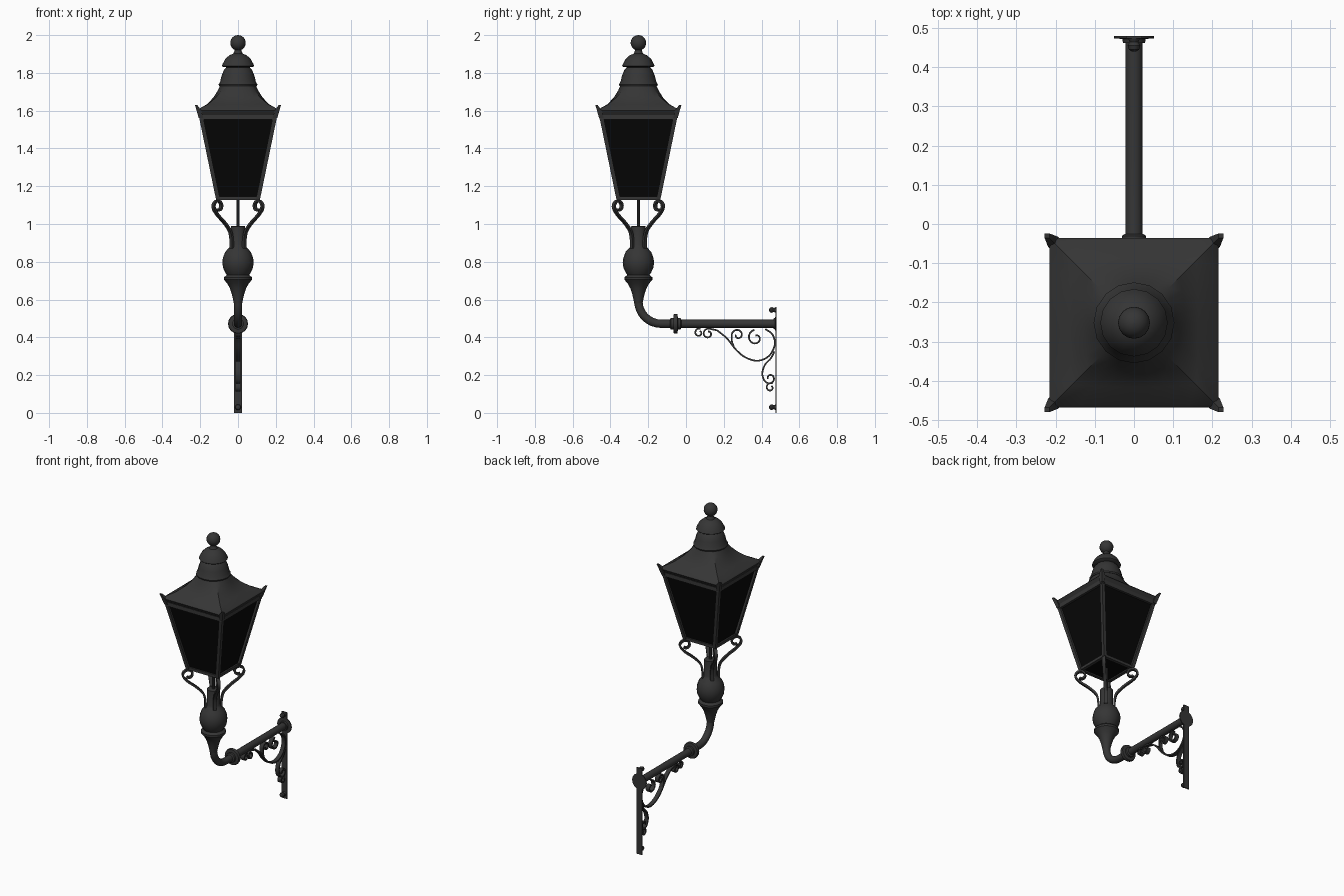
import bpy, bmesh, math
from mathutils import Vector

if "Cube" in bpy.data.objects:
    bpy.data.objects.remove(bpy.data.objects["Cube"])

LY = -0.252          # lantern axis
ARM_Z = 0.472        # height of the horizontal arm


def material(name, v):
    m = bpy.data.materials.new(name)
    m.diffuse_color = (v, v, v, 1)
    m.use_nodes = True
    m.node_tree.nodes["Principled BSDF"].inputs["Base Color"].default_value = m.diffuse_color
    return m


IRON = material("dark_iron", 0.036)
GLASS = material("black_glass", 0.002)


def loft(name, rings, mat=IRON, cyclic=False, smooth=35):
    """Skin a list of equal-length rings of points; cap the ends unless cyclic."""
    bm = bmesh.new()
    vs = [[bm.verts.new(p) for p in r] for r in rings]
    n = len(vs[0])
    pairs = list(zip(vs, vs[1:])) + ([(vs[-1], vs[0])] if cyclic else [])
    for a, b in pairs:
        for i in range(n):
            j = (i + 1) % n
            bm.faces.new((a[i], a[j], b[j], b[i]))
    if not cyclic:
        bm.faces.new(vs[0])
        bm.faces.new(vs[-1])
    bmesh.ops.recalc_face_normals(bm, faces=bm.faces)
    me = bpy.data.meshes.new(name)
    bm.to_mesh(me)
    bm.free()
    me.materials.append(mat)
    ob = bpy.data.objects.new(name, me)
    bpy.context.collection.objects.link(ob)
    bpy.ops.object.select_all(action='DESELECT')
    ob.select_set(True)
    bpy.context.view_layer.objects.active = ob
    bpy.ops.object.shade_smooth_by_angle(angle=math.radians(smooth))
    return ob


def circle(c, r, u, v, n=16):
    c, u, v = Vector(c), Vector(u), Vector(v)
    return [c + r * (math.cos(t) * u + math.sin(t) * v)
            for t in (2 * math.pi * i / n for i in range(n))]


def lathe_z(name, prof, n=16):
    return loft(name, [circle((0, LY, z), r, (1, 0, 0), (0, 1, 0), n) for r, z in prof])


def lathe_y(name, prof, z, n=16):
    return loft(name, [circle((0, y, z), r, (1, 0, 0), (0, 0, 1), n) for r, y in prof])


def square(h, z, x=0, y=0):
    return [(x + sx * h, LY + y + sy * h, z) for sx, sy in ((-1, -1), (1, -1), (1, 1), (-1, 1))]


def frame(name, h, z0, z1, t):
    loft(name, [square(h, z0), square(h, z1), square(h - t, z1), square(h - t, z0)], cyclic=True)


def spiral(cy, cz, r0, r1, a0, a1, n=18):
    out = []
    for i in range(n + 1):
        f = i / n
        a, r = math.radians(a0 + (a1 - a0) * f), r0 + (r1 - r0) * f
        out.append((cy + r * math.cos(a), cz + r * math.sin(a)))
    return out


def smooth_path(pts, k=4):
    """Catmull-Rom through a few points."""
    p = [Vector(q) for q in pts]
    p = [2 * p[0] - p[1]] + p + [2 * p[-1] - p[-2]]
    out = []
    for a, b, c, d in zip(p, p[1:], p[2:], p[3:]):
        for i in range(k):
            t = i / k
            out.append(0.5 * (2 * b + (c - a) * t + (2 * a - 5 * b + 4 * c - d) * t * t
                              + (3 * b - a - 3 * c + d) * t ** 3))
    return out + [p[-2]]


def ribbon(name, pts, width, thick, origin=(0, 0, 0), d=(0, 1, 0)):
    """Flat strip following (distance, height) points in a vertical plane."""
    o, d, up = Vector(origin), Vector(d).normalized(), Vector((0, 0, 1))
    side = d.cross(up)
    pts = [Vector(p) for p in pts]
    rings = []
    for i, p in enumerate(pts):
        t = (pts[min(i + 1, len(pts) - 1)] - pts[max(i - 1, 0)]).normalized()
        nrm = (-t.y * d + t.x * up) * thick / 2
        c, s = o + p.x * d + p.y * up, side * width / 2
        rings.append([c + nrm + s, c + nrm - s, c - nrm - s, c - nrm + s])
    return loft(name, rings)


# Finial ball and the two vent domes
ball = [(0.041 * math.sin(a), 1.959 + 0.041 * math.cos(a))
        for a in (math.radians(4 + 15 * i) for i in range(11))]
lathe_z("finial", ball + [(0.018, 1.918), (0.028, 1.895)])
lathe_z("upper_dome", [(0.022, 1.903), (0.046, 1.893), (0.068, 1.873), (0.08, 1.85),
                       (0.086, 1.837), (0.08, 1.832), (0.05, 1.828)])
lathe_z("lower_dome", [(0.05, 1.84), (0.06, 1.832), (0.075, 1.815), (0.087, 1.785),
                       (0.094, 1.755), (0.103, 1.738), (0.1, 1.73), (0.06, 1.728)])

# Roof: round at the top, square at the eaves, concave between
rings = []
for h, z, q in ((0.19, 1.572, 1), (0.2, 1.575, 1), (0.216, 1.6, 1), (0.21, 1.608, 1),
                (0.164, 1.634, 0.9), (0.13, 1.67, 0.65), (0.108, 1.705, 0.35), (0.094, 1.735, 0)):
    ring = []
    for i in range(32):
        a = 2 * math.pi * (i + 0.0) / 32
        c, s = math.cos(a), math.sin(a)
        r = h * (1 - q + q / max(abs(c), abs(s)))
        ring.append((r * c, LY + r * s, z))
    rings.append(ring)
loft("roof", rings)

# Lantern body: glass, rails, corner posts and upturned ears
loft("glass_panes", [square(0.103, 1.135), square(0.194, 1.57)], GLASS)
frame("bottom_rail", 0.115, 1.127, 1.145, 0.02)
frame("top_rail", 0.205, 1.552, 1.578, 0.02)
for sx in (-1, 1):
    for sy in (-1, 1):
        def post(name, prof):
            loft(name, [square(h, z, sx * x, sy * x) for x, h, z in prof])
        post("corner_post", ((0.105, 0.011, 1.128), (0.197, 0.011, 1.575)))
        post("corner_ear", ((0.196, 0.012, 1.56), (0.206, 0.013, 1.6), (0.222, 0.006, 1.63)))
        # Scrolled support under each corner
        path = smooth_path([(0.047, 0.87), (0.049, 0.92), (0.062, 0.965), (0.105, 1.01),
                            (0.15, 1.045), (0.178, 1.075)])
        path += spiral(0.15, 1.093, 0.034, 0.018, 0, 300)
        ribbon("lantern_support", path, 0.02, 0.012, (0, LY, 0), (sx, sy, 0))

# Gas rod, turned stem
lathe_z("rod", [(0.008, 0.98), (0.008, 1.14)], 8)
lathe_z("stem", [(0.03, 0.99), (0.038, 0.988), (0.038, 0.89), (0.045, 0.877), (0.068, 0.852),
                 (0.08, 0.82), (0.083, 0.795), (0.079, 0.768), (0.067, 0.742), (0.059, 0.73),
                 (0.074, 0.718), (0.074, 0.705), (0.057, 0.685), (0.043, 0.66), (0.033, 0.63),
                 (0.026, 0.6), (0.022, 0.58)])

# Bent arm tube
R = 0.12
rings = [circle((0, LY, 0.64), 0.022, (1, 0, 0), (0, 1, 0))]
for i in range(9):
    a = math.radians(90 * i / 8)
    c, s = math.cos(a), math.sin(a)
    rings.append(circle((0, LY + R - R * c, ARM_Z + R - R * s), 0.022, (1, 0, 0), (0, c, s)))
rings.append(circle((0, 0.474, ARM_Z), 0.022, (1, 0, 0), (0, 0, 1)))
loft("arm", rings)

# Collar on the arm
lathe_y("collar", [(0.022, -0.085), (0.031, -0.08), (0.031, -0.067), (0.05, -0.065), (0.053, -0.055),
                   (0.05, -0.045), (0.031, -0.043), (0.031, -0.03), (0.022, -0.025)], ARM_Z)

# Wall plate, flange and bolts
loft("wall_plate", [[(x, y, z) for x, y in ((-0.02, 0.473), (0.02, 0.473), (0.02, 0.48), (-0.02, 0.48))]
                    for z in (0, 0.56)])
lathe_y("wall_flange", [(0.028, 0.462), (0.03, 0.472), (0.051, 0.474), (0.051, 0.48)], ARM_Z)
for z in (0.03, 0.545):
    lathe_y("bolt", [(0.005, 0.44), (0.013, 0.445), (0.016, 0.455), (0.011, 0.465), (0.016, 0.475)], z, 10)

# Scrollwork between arm and wall
W, T = 0.026, 0.009
main = spiral(0.117, 0.419, 0.012, 0.028, 450, 70)
main += smooth_path([(0.165, 0.437), (0.218, 0.393), (0.265, 0.334), (0.318, 0.292), (0.382, 0.276),
                     (0.44, 0.302), (0.47, 0.361), (0.458, 0.415), (0.42, 0.444)])
ribbon("main_scroll", main, W, T)
ribbon("left_curl", spiral(0.069, 0.424, 0.024, 0.01, 70, 430), W, T)
ribbon("wall_curl", spiral(0.37, 0.397, 0.044, 0.012, 100, 460), W, T)
ribbon("middle_curl", smooth_path([(0.253, 0.35), (0.243, 0.38), (0.243, 0.405)])
       + spiral(0.274, 0.412, 0.032, 0.01, 170, -190), W, T)
ribbon("lower_scroll", smooth_path([(0.468, 0.325), (0.45, 0.29), (0.418, 0.255), (0.404, 0.21), (0.412, 0.175)])
       + spiral(0.444, 0.184, 0.03, 0.01, 220, 560), W, T)
ribbon("bottom_curl", spiral(0.447, 0.134, 0.025, 0.009, 60, 420), W, T)
